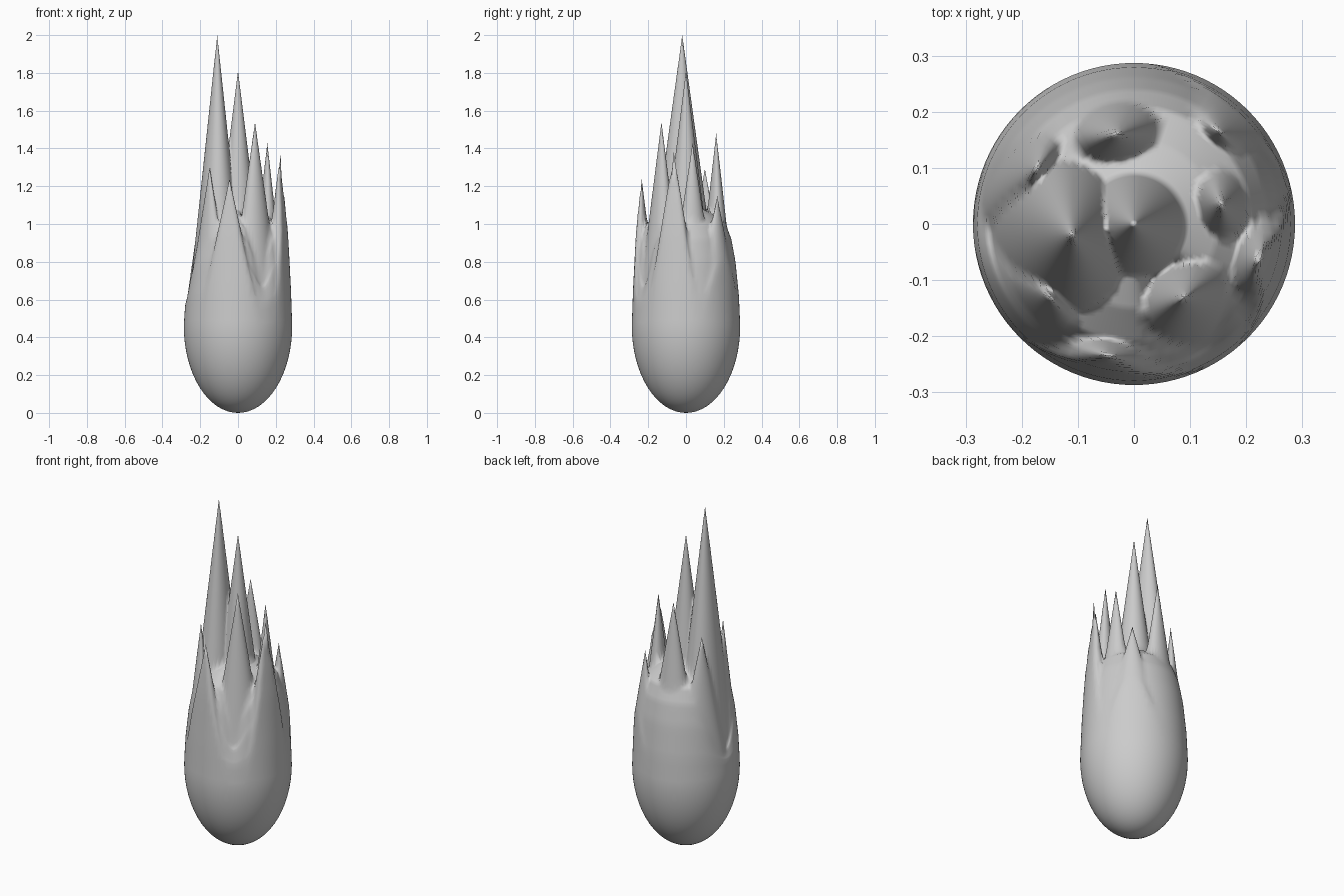
import bpy, bmesh, math

if "Cube" in bpy.data.objects:
    bpy.data.objects.remove(bpy.data.objects["Cube"])

R, MID = 0.287, 0.46          # widest radius and its height
SEG, LOW, TOP = 96, 16, 54    # segments round, rings below, rings above

# spike tips: x, y, z, steepness sideways, steepness towards the axis
TIPS = [(-0.11, -0.02, 2.0, 7.2, 9.5), (0, 0.0, 1.81, 8, 8), (0.09, -0.13, 1.54, 6.5, 9),
        (0.225, -0.065, 1.38, 6, 8), (-0.045, -0.235, 1.24, 4.5, 8),
        (-0.15, -0.13, 1.30, 4.8, 9), (0.155, 0.035, 1.43, 6.5, 9),
        (-0.03, 0.16, 1.48, 6, 9), (0.15, 0.165, 1.15, 4, 7),
        (-0.172, 0.1, 1.29, 4.8, 9)]
# outer limit of the flame and the floor between spikes: radius, height
SHELL = [(0, 2.5), (0.17, 1.8), (0.21, 1.42), (0.235, 1.25), (0.25, 1.12),
         (0.265, 0.95), (0.28, 0.66), (R, MID)]
FLOOR = [(0, 1.12), (0.15, 1.05), (0.21, 1.0), (0.24, 0.92), (0.262, 0.8),
         (0.28, 0.62), (R, MID)]
# deep creases in the side: angle, half width, depth
NOTCHES = [(178, 22, 0.22), (-60, 14, 0.16)]


def lookup(table, r):
    for (r0, z0), (r1, z1) in zip(table, table[1:]):
        if r <= r1:
            return z0 + (z1 - z0) * (r - r0) / (r1 - r0)
    return table[-1][1]


def spike(x, y, tip):
    tx, ty, z, side, radial = tip
    n = math.hypot(tx, ty) or 1
    dx, dy = x - tx, y - ty
    if tx == ty == 0:
        return z - side * math.hypot(dx, dy)
    along, across = (dx * tx + dy * ty) / n, (dy * tx - dx * ty) / n
    return z - math.hypot(radial * along, side * across)


def height(x, y):
    r = math.hypot(x, y)
    floor = lookup(FLOOR, r)
    ang = math.degrees(math.atan2(y, x))
    fade = min(1, (R - r) / 0.03)
    for a, w, d in NOTCHES:
        diff = (ang - a + 180) % 360 - 180
        floor -= d * fade * math.exp(-(diff / w) ** 2)
    return min(lookup(SHELL, r), max(floor, max(spike(x, y, t) for t in TIPS)))


bm = bmesh.new()


def ring(r, zfun):
    out = []
    for i in range(SEG):
        a = 2 * math.pi * i / SEG
        x, y = r * math.cos(a), r * math.sin(a)
        out.append(bm.verts.new((x, y, zfun(x, y))))
    return out


# rounded bottom, then spiky top
rings = []
for j in range(1, LOW + 1):
    a = math.pi / 2 * j / LOW
    rings.append(ring(R * math.sin(a), lambda x, y: MID * (1 - math.cos(a))))
top_verts = []
for j in range(1, TOP):
    rings.append(ring(R * (1 - (j / TOP) ** 1.4), height))
    top_verts += rings[-1]
south = bm.verts.new((0, 0, 0))
north = bm.verts.new((0, 0, height(0, 0)))
for lo, hi in zip(rings, rings[1:]):
    for i in range(SEG):
        k = (i + 1) % SEG
        bm.faces.new((lo[i], lo[k], hi[k], hi[i]))
for i in range(SEG):
    k = (i + 1) % SEG
    bm.faces.new((south, rings[0][k], rings[0][i]))
    bm.faces.new((north, rings[-1][i], rings[-1][k]))

# sharpen each spike to its exact tip
for x, y, z, _, _ in TIPS[:1] + TIPS[2:]:
    v = min(top_verts, key=lambda p: (p.co.x - x) ** 2 + (p.co.y - y) ** 2)
    v.co = (x, y, z)

bmesh.ops.recalc_face_normals(bm, faces=bm.faces)
mesh = bpy.data.meshes.new("flame_body")
bm.to_mesh(mesh)
bm.free()
flame = bpy.data.objects.new("flame_body", mesh)
bpy.context.collection.objects.link(flame)
for p in mesh.polygons:
    p.use_smooth = True
